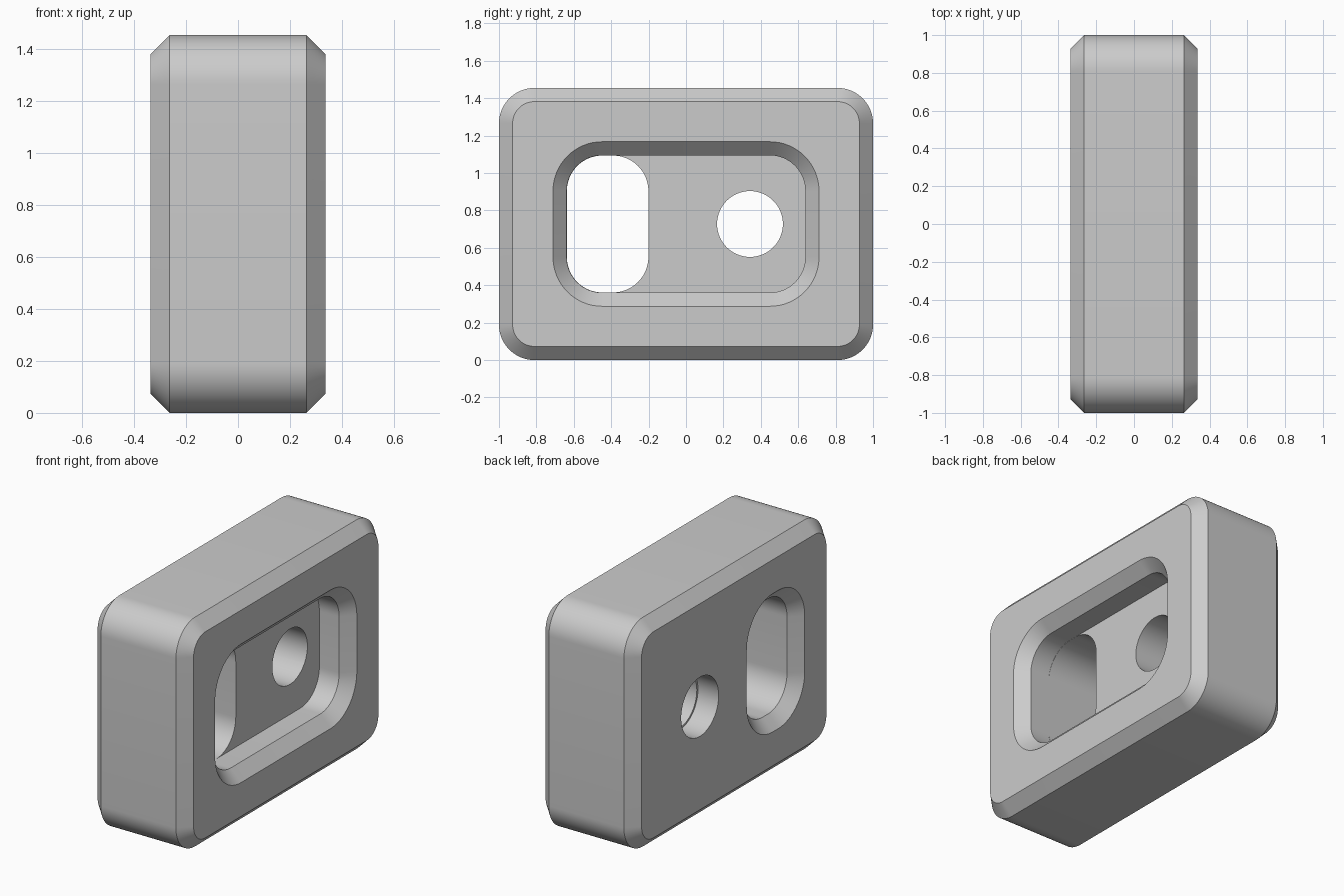
import bpy, bmesh, math

cube = bpy.data.objects.get("Cube")
if cube:
    bpy.data.objects.remove(cube)

HALF_X, HALF_Y, HEIGHT = 0.337, 1.0, 1.455
MID_Z = HEIGHT / 2
BEVEL = 0.073
OVER = 0.05  # how far cutters reach past the faces
FLOOR = 0.125

grey = bpy.data.materials.new("plain grey")
grey.use_nodes = True
grey.diffuse_color = (0.6, 0.6, 0.6, 1)
grey.node_tree.nodes["Principled BSDF"].inputs["Base Color"].default_value = (0.6, 0.6, 0.6, 1)


def rounded_loft(name, centre_y, half_y, half_z, radius, sections, steps=16):
    """Solid along x; each section is (x, outward offset of the rounded outline)."""
    bm = bmesh.new()
    rings = []
    for x, grow in sections:
        ring = []
        for corner, (sy, sz) in enumerate([(1, 1), (-1, 1), (-1, -1), (1, -1)]):
            for i in range(steps + 1):
                a = (corner + i / steps) * math.pi / 2
                y = centre_y + sy * (half_y - radius) + (radius + grow) * math.cos(a)
                z = MID_Z + sz * (half_z - radius) + (radius + grow) * math.sin(a)
                ring.append(bm.verts.new((x, y, z)))
        rings.append(ring)
    for a, b in zip(rings, rings[1:]):
        for i in range(len(a)):
            j = (i + 1) % len(a)
            bm.faces.new((a[i], a[j], b[j], b[i]))
    bm.faces.new(rings[0])
    bm.faces.new(rings[-1])
    # circles have zero-length straights, so merge doubled points
    bmesh.ops.remove_doubles(bm, verts=bm.verts, dist=1e-5)
    bmesh.ops.recalc_face_normals(bm, faces=bm.faces)
    mesh = bpy.data.meshes.new(name)
    bm.to_mesh(mesh)
    bm.free()
    mesh.materials.append(grey)
    obj = bpy.data.objects.new(name, mesh)
    bpy.context.collection.objects.link(obj)
    return obj


# Block with chamfered rims on both broad sides
block = rounded_loft("block", 0, HALF_Y, MID_Z, 0.19, [
    (-HALF_X, -BEVEL), (-HALF_X + BEVEL, 0), (HALF_X - BEVEL, 0), (HALF_X, -BEVEL)])

# Shallow pocket with a flared rim
pocket = rounded_loft("pocket_cutter", 0, 0.638, 0.367, 0.19, [
    (FLOOR, 0), (HALF_X - BEVEL, 0), (HALF_X + OVER, BEVEL + OVER)])

# Through slot, flared where it leaves the back
slot = rounded_loft("slot_cutter", -0.419, 0.218, 0.366, 0.19, [
    (-HALF_X - OVER, BEVEL + OVER), (-HALF_X + BEVEL, 0), (FLOOR + OVER, 0)])

# Round hole and its slightly wider counterbore
hole = rounded_loft("hole_cutter", 0.342, 0.176, 0.176, 0.176, [
    (-HALF_X - OVER, 0), (FLOOR + OVER, 0)])
counterbore = rounded_loft("counterbore_cutter", 0.342, 0.188, 0.188, 0.188, [
    (-HALF_X - OVER, 0), (-HALF_X + 0.145, 0)])

# Cut every opening, then keep only the finished block
cutters = [pocket, slot, hole, counterbore]
for cutter in cutters:
    cutter.hide_render = True
    mod = block.modifiers.new(cutter.name, "BOOLEAN")
    mod.operation = "DIFFERENCE"
    mod.solver = "EXACT"
    mod.object = cutter

bpy.context.view_layer.update()
result = bpy.data.meshes.new_from_object(
    block.evaluated_get(bpy.context.evaluated_depsgraph_get()))
block.modifiers.clear()
block.data = result
for cutter in cutters:
    bpy.data.objects.remove(cutter)

# Smooth rounds with crisp chamfer edges
bpy.ops.object.select_all(action="DESELECT")
block.select_set(True)
bpy.context.view_layer.objects.active = block
bpy.ops.object.shade_smooth_by_angle(angle=math.radians(30))
